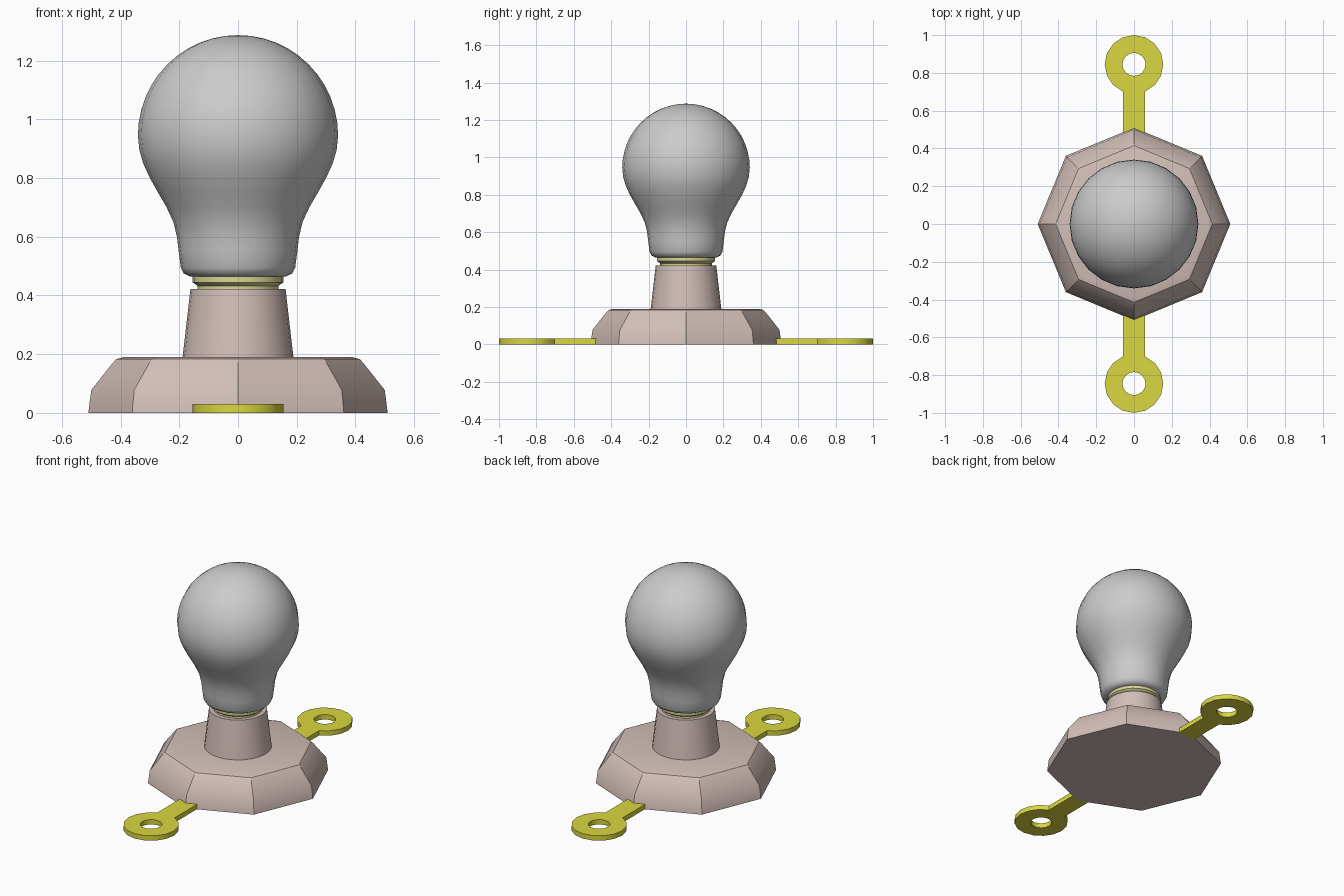
import bpy, bmesh, math

if "Cube" in bpy.data.objects:
    bpy.data.objects.remove(bpy.data.objects["Cube"])


def material(name, rgb):
    m = bpy.data.materials.new(name)
    m.diffuse_color = (*rgb, 1)
    m.use_nodes = True
    m.node_tree.nodes["Principled BSDF"].inputs["Base Color"].default_value = m.diffuse_color
    return m


def finish(name, bm, mat=None, angle=30):
    bmesh.ops.recalc_face_normals(bm, faces=bm.faces)
    me = bpy.data.meshes.new(name)
    bm.to_mesh(me)
    bm.free()
    ob = bpy.data.objects.new(name, me)
    bpy.context.collection.objects.link(ob)
    if mat:
        me.materials.append(mat)
    bpy.ops.object.select_all(action='DESELECT')
    ob.select_set(True)
    bpy.context.view_layer.objects.active = ob
    bpy.ops.object.shade_smooth_by_angle(angle=math.radians(angle))
    return ob


def lathe(name, profile, sides, mat=None, angle=30):
    """Closed solid of revolution from (radius, z) points, bottom to top."""
    bm = bmesh.new()
    rings = []
    for r, z in profile:
        rings.append([bm.verts.new((r * math.cos(2 * math.pi * i / sides),
                                    r * math.sin(2 * math.pi * i / sides), z))
                      for i in range(sides)])
    for a, b in zip(rings, rings[1:]):
        for i in range(sides):
            j = (i + 1) % sides
            bm.faces.new((a[i], a[j], b[j], b[i]))
    bm.faces.new(rings[0])
    bm.faces.new(rings[-1])
    bmesh.ops.remove_doubles(bm, verts=bm.verts, dist=1e-5)
    return finish(name, bm, mat, angle)


def terminal(name, turn, mat):
    """Flat eyelet: a 16-sided ring with a strip running to the base."""
    bm = bmesh.new()
    n, cy = 16, 0.845

    def ring(r):
        return [bm.verts.new((r * math.sin(2 * math.pi * i / n),
                              cy - r * math.cos(2 * math.pi * i / n), 0))
                for i in range(n)]
    outer, inner = ring(0.155), ring(0.061)
    for i in range(n):
        j = (i + 1) % n
        bm.faces.new((outer[i], outer[j], inner[j], inner[i]))
    w = outer[1].co.x
    ends = [bm.verts.new((x, 0.475, 0)) for x in (w, -w)]
    bm.faces.new((outer[-1], outer[0], outer[1], *ends))
    ext = bmesh.ops.extrude_face_region(bm, geom=bm.faces[:])
    top = [v for v in ext['geom'] if isinstance(v, bmesh.types.BMVert)]
    bmesh.ops.translate(bm, verts=top, vec=(0, 0, 0.03))
    ob = finish(name, bm, mat)
    ob.rotation_euler.z = turn


brown = material("brown_plastic", (0.65, 0.52, 0.48))
yellow = material("yellow_metal", (0.70, 0.68, 0.05))
pale = material("pale_brass", (0.70, 0.68, 0.30))

# Octagonal base and tapered socket
lathe("base", [(0.51, 0), (0.50, 0.078), (0.427, 0.17), (0.415, 0.183),
               (0.39, 0.19)], 8, brown)
lathe("socket", [(0.19, 0.18), (0.162, 0.422)], 24, brown)

# Screw collar
lathe("collar", [(0.138, 0.41), (0.138, 0.433), (0.155, 0.445),
                 (0.155, 0.47)], 24, pale)

# Glass bulb: neck points followed by a round dome
bulb = [(0.13, 0.461), (0.165, 0.465), (0.185, 0.475), (0.195, 0.495),
        (0.202, 0.55), (0.208, 0.60), (0.22, 0.65), (0.243, 0.70),
        (0.272, 0.75), (0.30, 0.80), (0.323, 0.85), (0.336, 0.895)]
for k in range(13):
    t = math.pi / 2 * k / 12
    bulb.append((max(0.341 * math.cos(t), 0.002), 0.945 + 0.342 * math.sin(t)))
lathe("bulb", bulb, 24, angle=50)

# Front and back terminals
terminal("back_terminal", 0, yellow)
terminal("front_terminal", math.pi, yellow)
